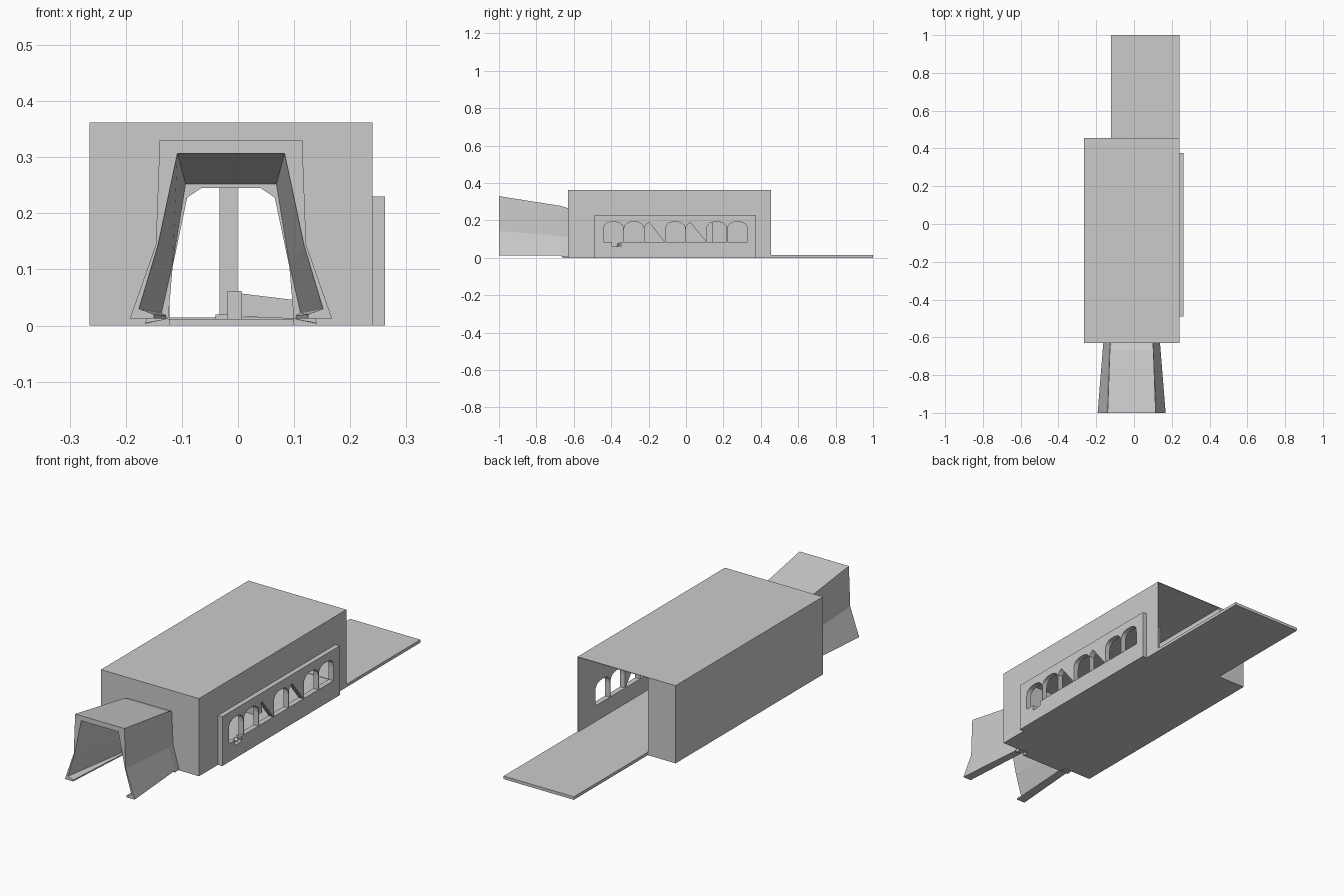
import bpy, bmesh, math, random
from mathutils import Vector

if "Cube" in bpy.data.objects:
    bpy.data.objects.remove(bpy.data.objects["Cube"])

random.seed(3)
CX = -0.0125  # tunnel centre line


def loft(name, *rings):
    """Closed solid through matching rings, capped at both ends."""
    bm = bmesh.new()
    vs = [[bm.verts.new(p) for p in r] for r in rings]
    n = len(vs[0])
    for a, b in zip(vs, vs[1:]):
        for i in range(n):
            j = (i + 1) % n
            bm.faces.new((a[i], a[j], b[j], b[i]))
    bm.faces.new(vs[0])
    bm.faces.new(vs[-1])
    bmesh.ops.recalc_face_normals(bm, faces=bm.faces)
    me = bpy.data.meshes.new(name)
    bm.to_mesh(me)
    bm.free()
    ob = bpy.data.objects.new(name, me)
    bpy.context.collection.objects.link(ob)
    return ob


def box(name, x0, x1, y0, y1, z0, z1):
    ring = lambda z: [(x0, y0, z), (x1, y0, z), (x1, y1, z), (x0, y1, z)]
    return loft(name, ring(z0), ring(z1))


def cut(ob, cutters):
    for c in cutters:
        m = ob.modifiers.new("cut", 'BOOLEAN')
        m.operation, m.solver, m.object = 'DIFFERENCE', 'EXACT', c
        c.hide_render = True
    dg = bpy.context.evaluated_depsgraph_get()
    dg.update()
    me = bpy.data.meshes.new_from_object(ob.evaluated_get(dg))
    ob.modifiers.clear()
    ob.data = me


def mirrored(half, y):
    """Half profile (half width, z) mirrored about the tunnel centre."""
    return ([(CX - w, y, z) for w, z in half] +
            [(CX + w, y, z) for w, z in reversed(half)])


def side_prism(name, pts, x0=0.2, x1=0.3):
    return loft(name, [(x0, y, z) for y, z in pts], [(x1, y, z) for y, z in pts])


# window cutters: five arches and two slanted openings
SILL, TOP, PITCH, Y0 = 0.085, 0.192, 0.1106, -0.444
windows = []
for i in range(7):
    a = Y0 + i * PITCH + 0.002
    b = a + PITCH - 0.004
    if i in (2, 4):
        pts = [(a, SILL), (b, SILL), (a + 0.024, TOP - 0.003), (a + 0.01, TOP - 0.012), (a, TOP - 0.025)]
    else:
        c, r = (a + b) / 2, (b - a) / 2
        pts = [(a, SILL), (b, SILL)]
        for k in range(11):
            t = math.pi * k / 10
            s = math.cos(t)
            pts.append((c + r * math.copysign(abs(s) ** 0.8, s), TOP - 0.042 + 0.042 * math.sin(t) ** 0.8))
    windows.append(side_prism(f"window_cutter_{i}", pts))

# broken notch in the first sill
notch = []
for k in range(11):
    t = 2 * math.pi * k / 11
    r = random.uniform(0.022, 0.036)
    notch.append((-0.375 + r * math.cos(t), 0.079 + 0.75 * r * math.sin(t)))
windows.append(side_prism("sill_notch_cutter", notch))

# hall with open back, thick left side and a doorway
door = [(0.112, 0.012), (0.104, 0.105), (0.078, 0.228), (0.053, 0.245)]
room = box("room_cutter", -0.122, 0.237, -0.627, 0.5, 0.012, 0.359)
doorway = loft("doorway_cutter", mirrored(door, -0.7), mirrored(door, -0.6))
hall = box("hall", -0.265, 0.24, -0.63, 0.455, 0, 0.362)
cut(hall, [room, doorway] + windows)

# raised window panel
panel = box("window_panel", 0.24, 0.262, -0.49, 0.375, 0, 0.23)
cut(panel, windows)
for c in [room, doorway] + windows:
    bpy.data.objects.remove(c)

# floor slabs behind and in front of the hall
box("rear_walkway", -0.122, 0.24, 0.455, 1.0, 0, 0.014)
box("door_sill", -0.122, 0.1, -0.66, -0.63, 0, 0.012)


# flaring tunnel: outer skin points run up, inner ones run down
def tunnel_ring(y, outer, inner):
    left = [(CX - w, y, z) for w, z in outer + inner]
    return left, [(2 * CX - x, y, z) for x, y, z in left]


def arch_ring(y, outer, inner):
    return mirrored(outer, y) + list(reversed(mirrored(inner, y)))


def arch_loft(name, *sections):
    return loft(name, *[arch_ring(*s) for s in sections])


mouth = (-1.0, [(0.180, 0.013), (0.134, 0.144), (0.127, 0.33)],
         [(0.137, 0.013), (0.137, 0.02), (0.164, 0.03), (0.130, 0.144), (0.0955, 0.307)])
throat = (-0.665, [(0.153, 0.013), (0.122, 0.115), (0.115, 0.277)],
          [(0.116, 0.013), (0.116, 0.018), (0.124, 0.022), (0.104, 0.11), (0.081, 0.252)])
arch_loft("entrance_tunnel", mouth, throat)

# collar joining the tunnel to the hall
collar = [([(0.153, 0.004), (0.122, 0.115), (0.115, 0.277)], -0.665),
          ([(0.150, 0.004), (0.119, 0.112), (0.112, 0.265)], -0.63)]
arch_loft("tunnel_collar", *[(y, o, door) for o, y in collar])

# standing pillar inside
box("pillar", -0.033, -0.001, 0.112, 0.144, 0.012, 0.36)
box("pillar_foot", -0.04, 0.004, 0.105, 0.151, 0.012, 0.02)

# fallen pillar lying on the floor
box("fallen_pillar_cap", -0.019, 0.006, -0.02, 0.03, 0.012, 0.062)
loft("fallen_pillar",
     [(0.006, -0.015, 0.016), (0.006, 0.025, 0.016), (0.006, 0.025, 0.057), (0.006, -0.015, 0.057)],
     [(0.105, -0.015, 0.012), (0.105, 0.025, 0.012), (0.105, 0.025, 0.045), (0.105, -0.015, 0.045)])

# rubble by the broken sill
for i in range(5):
    x, y, s = 0.245 + random.uniform(-0.01, 0.008), -0.375 + random.uniform(-0.025, 0.025), random.uniform(0.004, 0.008)
    z = 0.066 + random.uniform(-0.008, 0.008)
    chip = box(f"rubble_{i}", -s, s, -s, s, -s, s)
    chip.location = Vector((x, y, z))
    chip.rotation_euler = [random.uniform(0, 3) for _ in range(3)]
